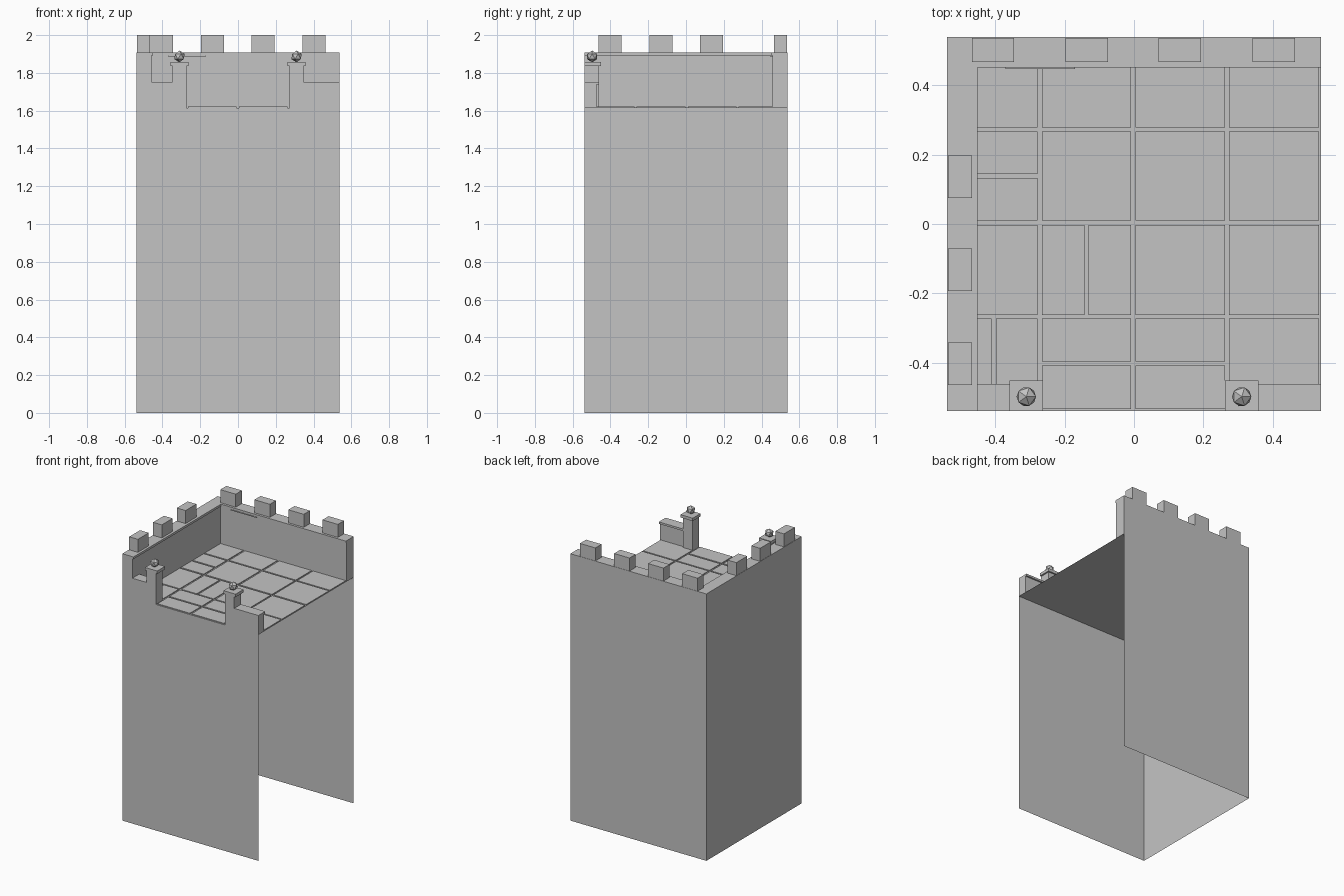
import bpy
import bmesh
from mathutils import Vector, Matrix

cube = bpy.data.objects.get("Cube")
if cube:
    bpy.data.objects.remove(cube, do_unlink=True)

stone = bpy.data.materials.new("grey stone")
stone.use_nodes = True
COLOUR = (0.55, 0.55, 0.55, 1)
stone.diffuse_color = COLOUR
stone.node_tree.nodes["Principled BSDF"].inputs["Base Color"].default_value = COLOUR

H = 0.538        # half width of the tower
FLOOR = 1.615    # groove level of the paving
TILE = 1.621     # top of the paving
LIP = 1.891      # underside of the parapet coping
TOP = 1.907      # top of the parapet
LOW = 1.753      # top of the low front wall


def finish(name, bm):
    mesh = bpy.data.meshes.new(name)
    bm.to_mesh(mesh)
    bm.free()
    mesh.materials.append(stone)
    obj = bpy.data.objects.new(name, mesh)
    bpy.context.collection.objects.link(obj)
    return obj


def add_box(bm, x, y, z):
    size = Vector((x[1] - x[0], y[1] - y[0], z[1] - z[0]))
    centre = Vector((sum(x), sum(y), sum(z))) / 2
    matrix = Matrix.Translation(centre) @ Matrix.Diagonal((*size, 1))
    bmesh.ops.create_cube(bm, size=1, matrix=matrix)


def boxes(name, *bounds):
    bm = bmesh.new()
    for b in bounds:
        add_box(bm, *b)
    return finish(name, bm)


def sheet(name, corners):
    bm = bmesh.new()
    bm.faces.new([bm.verts.new(c) for c in corners])
    return finish(name, bm)


# Thin outer faces of the shaft; the left side and the base are open
def shaft_wall(name, a, b):
    sheet(name, [(*a, 0), (*b, 0), (*b, FLOOR), (*a, FLOOR)])


shaft_wall("front_shaft_wall", (-H, -H), (H, -H))
shaft_wall("back_shaft_wall", (H, H), (-H, H))
shaft_wall("right_shaft_wall", (-H, H), (-H, -H))

# Roof deck and its paving slabs, some of them split in two
sheet("roof_deck", [(-H, -H, FLOOR), (H, -H, FLOOR), (H, H, FLOOR), (-H, H, FLOOR)])
columns = [(-0.46, -0.278), (-0.265, -0.008), (0.005, 0.262), (0.273, 0.532)]
rows = [(-0.532, -0.272), (-0.262, -0.003), (0.01, 0.267), (0.278, 0.46)]
splits = {(0, 2): ("y", 0.138), (1, 1): ("x", -0.137), (0, 0): ("x", -0.404),
          (1, 0): ("y", -0.402), (2, 0): ("y", -0.402)}
GAP = 0.006
slabs = []
for i, x in enumerate(columns):
    for j, y in enumerate(rows):
        z = (FLOOR, TILE)
        axis, at = splits.get((i, j), (None, 0))
        if axis == "x":
            slabs += [((x[0], at - GAP), y, z), ((at + GAP, x[1]), y, z)]
        elif axis == "y":
            slabs += [(x, (y[0], at - GAP), z), (x, (at + GAP, y[1]), z)]
        else:
            slabs.append((x, y, z))
boxes("paving_slabs", *slabs)

# High parapets with a slightly overhanging coping
boxes("back_parapet", ((-H, H), (0.457, H), (FLOOR, LIP)))
boxes("right_parapet", ((-H, -0.458), (-H, 0.457), (FLOOR, LIP)))
boxes("back_coping", ((-H, H), (0.45, H), (LIP, TOP)))
boxes("right_coping", ((-H, -0.45), (-H, 0.45), (LIP, TOP)))
boxes("coping_chip", ((-0.37, -0.17), (0.446, 0.457), (LIP - 0.005, LIP)))

# Merlons
M = 0.061
merlon_z = (TOP, 2.0)
outer, inner = 0.536, 0.467
boxes("back_merlons", *[((c - M, c + M), (inner, outer), merlon_z)
                        for c in (-0.406, -0.136, 0.132, 0.402)])
boxes("right_merlons", *[((-outer, -inner), (c - M, c + M), merlon_z)
                         for c in (-0.402, -0.132, 0.136)])

# Low front walls on either side of the opening
for side, x in (("right", (-0.46, -0.345)), ("left", (0.345, H))):
    boxes(side + "_low_wall",
          (x, (-H, -0.473), (FLOOR, LOW - 0.014)),
          (x, (-H, -0.461), (LOW - 0.014, LOW)))

# Gate posts with cap and faceted ball
for side, s in (("right", -1), ("left", 1)):
    c = 0.31 * s
    boxes(side + "_post", ((c - 0.037, c + 0.037), (-H, -0.461), (FLOOR, 1.836)))
    boxes(side + "_post_cap", ((c - 0.048, c + 0.048), (-H, -0.45), (1.836, 1.857)))
    bm = bmesh.new()
    bmesh.ops.create_icosphere(bm, subdivisions=1, radius=0.031,
                               matrix=Matrix.Translation((c, -0.497, 1.887)))
    finish(side + "_post_ball", bm)
